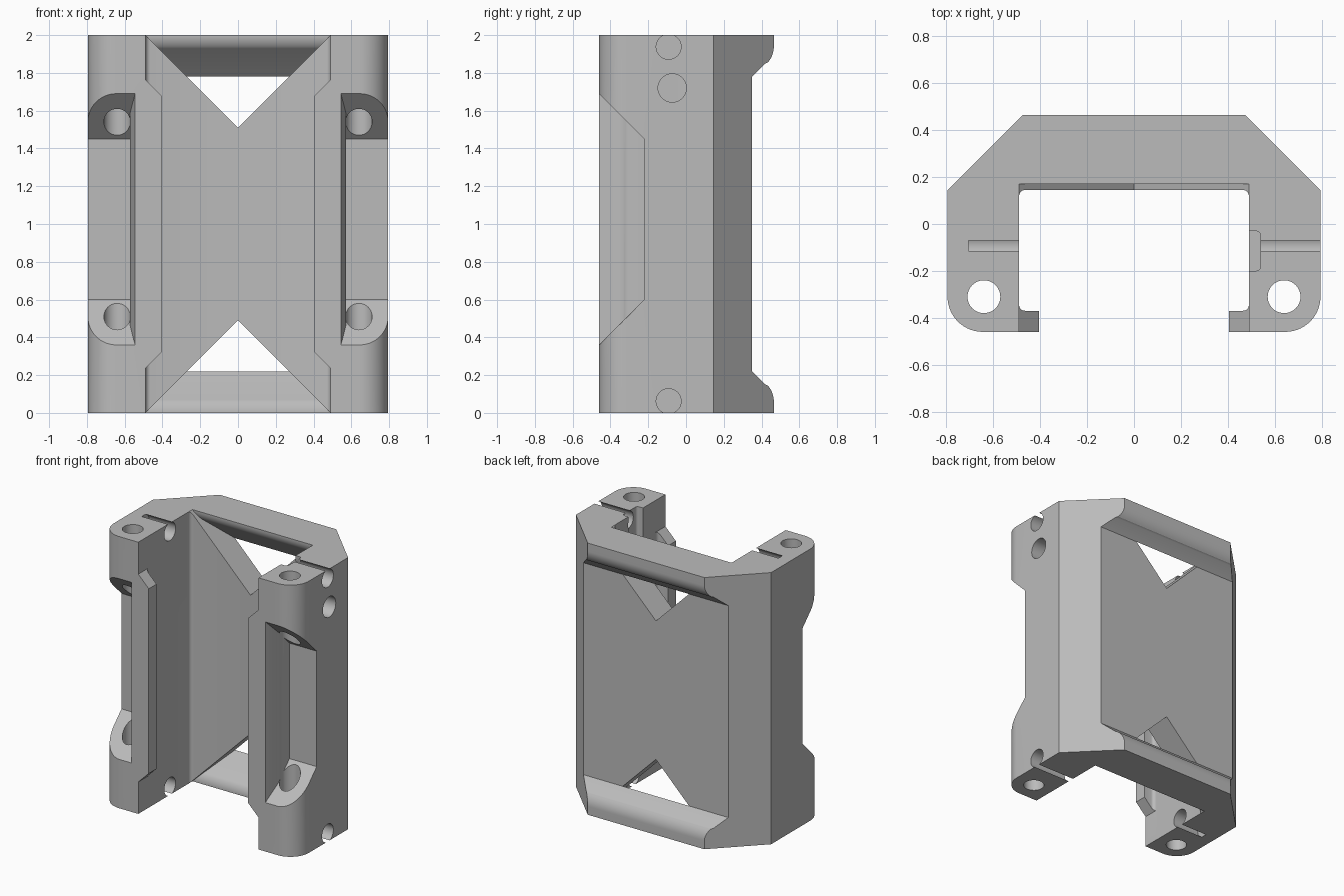
import bpy, bmesh, math
from mathutils import Vector

if "Cube" in bpy.data.objects:
    bpy.data.objects.remove(bpy.data.objects["Cube"], do_unlink=True)

H = 2.0        # overall height
INNER = 0.49   # half width of the channel
PLACE = {"x": lambda a, b, h: (h, a, b),
         "y": lambda a, b, h: (a, h, b),
         "z": lambda a, b, h: (a, b, h)}


def arc(cx, cy, r, start, end, n=10):
    angles = [math.radians(start + (end - start) * i / n) for i in range(n + 1)]
    return [(cx + r * math.cos(t), cy + r * math.sin(t)) for t in angles]


def prism(name, points, axis, lo, hi):
    """Extrude a 2D outline along an axis between lo and hi."""
    bm = bmesh.new()
    face = bm.faces.new([bm.verts.new(PLACE[axis](a, b, lo)) for a, b in points])
    ext = bmesh.ops.extrude_face_region(bm, geom=[face])
    moved = [v for v in ext["geom"] if isinstance(v, bmesh.types.BMVert)]
    bmesh.ops.translate(bm, verts=moved, vec=Vector(PLACE[axis](0, 0, hi - lo)))
    bmesh.ops.recalc_face_normals(bm, faces=bm.faces)
    mesh = bpy.data.meshes.new(name)
    bm.to_mesh(mesh)
    bm.free()
    obj = bpy.data.objects.new(name, mesh)
    bpy.context.collection.objects.link(obj)
    return obj


def cylinder(name, a, b, r, axis, lo, hi):
    return prism(name, arc(a, b, r, 0, 360, 40)[:-1], axis, lo, hi)


def combine(target, tool, operation="DIFFERENCE"):
    """Apply a boolean and discard the tool."""
    mod = target.modifiers.new("cut", "BOOLEAN")
    mod.operation = operation
    mod.solver = "EXACT"
    mod.object = tool
    bpy.context.view_layer.objects.active = target
    bpy.ops.object.modifier_apply(modifier=mod.name)
    bpy.data.objects.remove(tool, do_unlink=True)
    return target


def flip_z(points, top):
    return [(a, H - b) for a, b in points] if top else points


# Main C-shaped channel
half = [(0.475, 0.465), (0.795, 0.145)]
half += arc(0.645, -0.31, 0.15, 0, -90, 14)
half += [(0.405, -0.46), (0.405, -0.37)]
half += arc(0.465, -0.345, 0.025, -90, 0, 5)
half += arc(0.465, 0.12, 0.025, 0, 90, 5)
outline = half + [(-x, y) for x, y in reversed(half)]
bracket = prism("bracket_body", outline, "z", 0, H)

# Shallow recess across the back, with eased ends
ease = [(0.35, 0.22), (0.42, 0.15)] + arc(0.335, 0.06, 0.13, 45, 0)[1:]
lower = ease + [(0.7, 0.06)]
recess = lower + [(y, H - z) for y, z in reversed(lower)]
combine(bracket, prism("back_recess", recess, "x", -1, 1))

for top in (False, True):
    # Triangular window that leaves a wedge-shaped cross bar behind it
    window = prism("window", flip_z([(-0.59, -0.1), (0.59, -0.1), (0, 0.49)], top),
                   "y", 0.05, 0.5)
    wedge = [(0.1, 0.7), (0.365, 0.7), (0.365, 0.235), (0.2, 0.07)]
    wedge += arc(0.27, 0.0, 0.1, 135, 180)[1:]
    wedge += [(0.17, -0.2), (0.1, -0.2)]
    combine(window, prism("wedge", flip_z(wedge, top), "x", -1, 1), "INTERSECT")
    combine(bracket, window)

    for side in (-1, 1):
        # Retaining lip stops short of the ends with a slanted corner
        lip = [(INNER, -0.1), (INNER, 0.235), (0.405, 0.32), (0.3, 0.32), (0.3, -0.1)]
        lip = [(side * x, z) for x, z in lip]
        combine(bracket, prism("lip_end", flip_z(lip, top), "y", -0.6, -0.34))

for side in (-1, 1):
    # Pocket in the front of each leg, sloped at both ends
    slope = [(-0.56, 0.26), (-0.22, 0.60)]
    sides = slope + [(y, 2.05 - z) for y, z in reversed(slope)]
    pocket = prism("pocket", sides, "x", -1, 1)
    plan = [(0.545, -0.6), (0.545, -0.46), (0.573, -0.35),
            (0.573, -0.1), (0.95, -0.1), (0.95, -0.6)]
    plan = [(side * x, y) for x, y in plan]
    combine(pocket, prism("pocket_plan", plan, "z", -0.5, 2.5), "INTERSECT")
    combine(bracket, pocket)
    # Long screw hole down each leg
    combine(bracket, cylinder("screw_hole", side * 0.64, -0.31, 0.07, "z", -0.1, 2.1))

# Cross holes: through the left leg, blind in the right leg
for z in (0.062, 1.938):
    combine(bracket, cylinder("pin_hole", -0.092, z, 0.066, "x", 0.4, 0.9))
    combine(bracket, cylinder("blind_hole", -0.092, z, 0.066, "x", -0.705, -0.4))
combine(bracket, cylinder("side_hole", -0.073, 1.72, 0.075, "x", 0.4, 0.9))

# Shallow groove on the inside of the left leg, joining the upper holes
groove = [(0.45, -0.2), (0.45, -0.03)] + arc(0.52, -0.05, 0.02, 90, 0, 4)
groove += arc(0.52, -0.18, 0.02, 0, -90, 4)
combine(bracket, prism("cable_groove", groove, "z", 1.62, 2.1))

# Plain grey finish
grey = bpy.data.materials.new("plain_grey")
grey.use_nodes = True
color = (0.5, 0.5, 0.5, 1)
grey.diffuse_color = color
grey.node_tree.nodes["Principled BSDF"].inputs["Base Color"].default_value = color
bracket.data.materials.clear()
bracket.data.materials.append(grey)

bpy.ops.object.select_all(action="DESELECT")
bracket.select_set(True)
bpy.context.view_layer.objects.active = bracket
bpy.ops.object.shade_smooth_by_angle(angle=math.radians(25))
